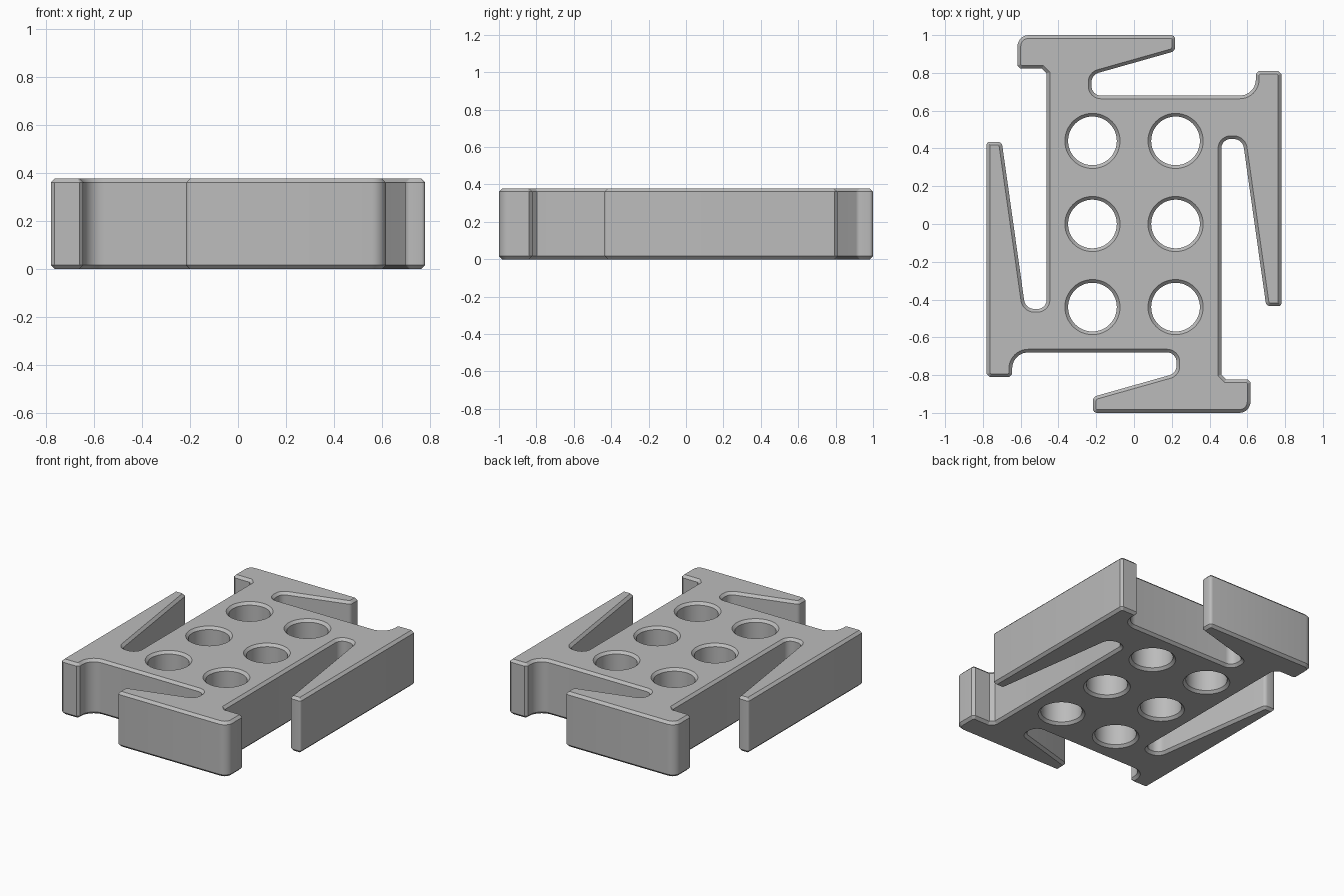
import bpy
import bmesh
import math
from mathutils import Vector

HEIGHT = 0.378
CHAMFER = 0.017

if "Cube" in bpy.data.objects:
    bpy.data.objects.remove(bpy.data.objects["Cube"])

grey = bpy.data.materials.new("plain_grey")
grey.use_nodes = True
grey.diffuse_color = (0.5, 0.5, 0.5, 1)
grey.node_tree.nodes["Principled BSDF"].inputs["Base Color"].default_value = grey.diffuse_color


def fillet(corners):
    """Round each (x, y, radius, segments) corner of a closed outline."""
    pts = []
    for i, (x, y, r, n) in enumerate(corners):
        p = Vector((x, y))
        a = (Vector(corners[i - 1][:2]) - p).normalized()
        b = (Vector(corners[(i + 1) % len(corners)][:2]) - p).normalized()
        half = a.angle(b) / 2
        centre = p + (a + b).normalized() * r / math.sin(half)
        reach = r / math.tan(half)
        start, end = p + a * reach - centre, p + b * reach - centre
        sweep = start.angle_signed(end)
        for k in range(n + 1):
            t = -sweep * k / n
            c, s = math.cos(t), math.sin(t)
            pts.append(centre + Vector((start.x * c - start.y * s,
                                        start.x * s + start.y * c)))
    return pts


def inset(pts, d):
    """Move a clockwise outline to its right by d, with mitred corners."""
    out = []
    for i, p in enumerate(pts):
        a = (p - pts[i - 1]).normalized()
        b = (pts[(i + 1) % len(pts)] - p).normalized()
        na, nb = Vector((a.y, -a.x)), Vector((b.y, -b.x))
        out.append(p + (na + nb) * d / (1 + na.dot(nb)))
    return out


# Half of the outline: foot, front hook, side arm; the rest is a half turn of it
half = [
    (0.462, -0.822, 0.025, 1), (0.617, -0.822, 0.017, 1),
    (0.617, -1.0, 0.06, 8), (-0.217, -1.0, 0.02, 4),
    (-0.217, -0.915, 0.025, 4), (0.225, -0.79, 0.05, 8),
    (0.225, -0.68, 0.05, 8), (-0.645, -0.68, 0.085, 10),
    (-0.645, -0.81, 0.015, 1), (-0.78, -0.81, 0.015, 1),
    (-0.78, 0.435, 0.015, 4), (-0.7, 0.435, 0.025, 4),
    (-0.575, -0.45, 0.055, 8), (-0.462, -0.45, 0.05, 8),
]
outline = fillet(half + [(-x, -y, r, n) for x, y, r, n in half])

# Six round holes, wound the other way so the chamfer widens them
loops = [outline]
for x in (-0.22, 0.22):
    for y in (-0.44, 0, 0.44):
        ring = [math.tau * k / 48 for k in range(48)]
        loops.append([Vector((x + 0.129 * math.cos(t), y + 0.129 * math.sin(t)))
                      for t in ring])

# Chamfered walls for every loop, then flat caps with the holes left open
bm = bmesh.new()
rims = {0: [], 3: []}
for loop in loops:
    narrow = inset(loop, CHAMFER)
    levels = ((narrow, 0), (loop, CHAMFER), (loop, HEIGHT - CHAMFER), (narrow, HEIGHT))
    rows = [[bm.verts.new((p.x, p.y, z)) for p in pts] for pts, z in levels]
    n = len(loop)
    for low, high in zip(rows, rows[1:]):
        for i in range(n):
            j = (i + 1) % n
            bm.faces.new((low[i], low[j], high[j], high[i]))
    for level in rims:
        row = rows[level]
        rims[level] += [bm.edges.get((row[i - 1], row[i])) for i in range(n)]
for level, edges in rims.items():
    bmesh.ops.triangle_fill(bm, edges=edges, use_beauty=True,
                            normal=(0, 0, 1 if level else -1))
bmesh.ops.recalc_face_normals(bm, faces=bm.faces)

mesh = bpy.data.meshes.new("clip_plate")
bm.to_mesh(mesh)
bm.free()
mesh.materials.append(grey)
plate = bpy.data.objects.new("clip_plate", mesh)
bpy.context.collection.objects.link(plate)

bpy.ops.object.select_all(action="DESELECT")
plate.select_set(True)
bpy.context.view_layer.objects.active = plate
bpy.ops.object.shade_smooth_by_angle(angle=math.radians(30))
